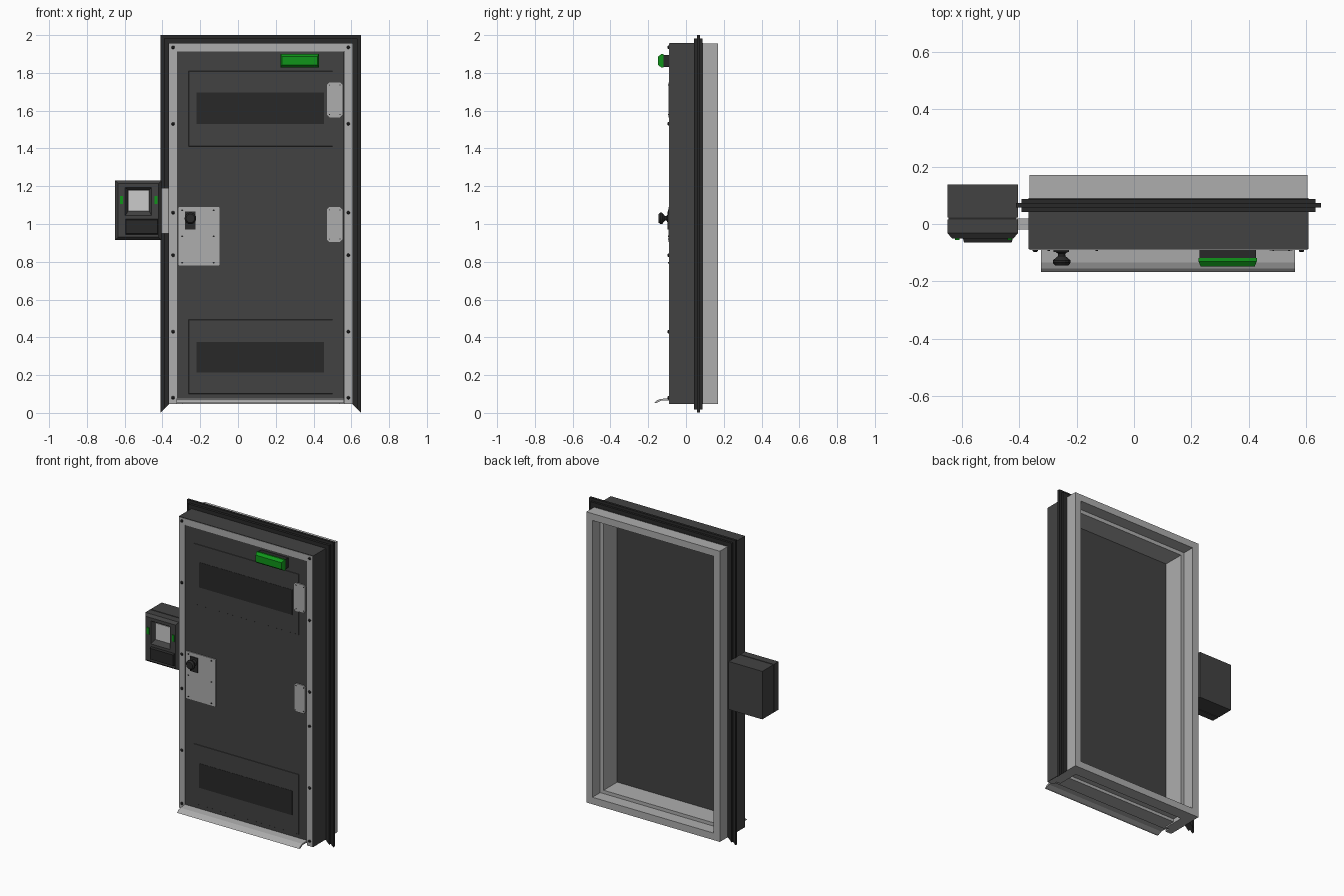
import bpy, bmesh, math
from mathutils import Matrix

if "Cube" in bpy.data.objects:
    bpy.data.objects.remove(bpy.data.objects["Cube"])


def material(name, rgb):
    m = bpy.data.materials.new(name)
    m.diffuse_color = (*rgb, 1)
    m.use_nodes = True
    m.node_tree.nodes["Principled BSDF"].inputs["Base Color"].default_value = m.diffuse_color
    return m


DARK = material("dark_grey", (0.055, 0.055, 0.055))
BLACK = material("near_black", (0.022, 0.022, 0.022))
LIGHT = material("light_grey", (0.42, 0.42, 0.42))
PALE = material("pale_grey", (0.6, 0.6, 0.6))
GREEN = material("green", (0.005, 0.3, 0.01))


def finish(name, bm, mat):
    bmesh.ops.recalc_face_normals(bm, faces=bm.faces)
    me = bpy.data.meshes.new(name)
    bm.to_mesh(me)
    bm.free()
    ob = bpy.data.objects.new(name, me)
    me.materials.append(mat)
    bpy.context.collection.objects.link(ob)
    return ob


def skin(name, rings, mat, closed=False):
    """Join matching rings of points; cap the ends unless closed."""
    bm = bmesh.new()
    vs = [[bm.verts.new(p) for p in r] for r in rings]
    n = len(vs[0])
    pairs = list(zip(vs, vs[1:])) + ([(vs[-1], vs[0])] if closed else [])
    for a, b in pairs:
        for i in range(n):
            j = (i + 1) % n
            bm.faces.new((a[i], a[j], b[j], b[i]))
    if not closed:
        bm.faces.new(vs[0])
        bm.faces.new(vs[-1])
    return finish(name, bm, mat)


def loft(name, sections, mat):
    """Rectangles (y, x0, x1, z0, z1) joined along y."""
    return skin(name, [[(x0, y, z0), (x1, y, z0), (x1, y, z1), (x0, y, z1)]
                       for y, x0, x1, z0, z1 in sections], mat)


def box(name, x0, x1, y0, y1, z0, z1, mat):
    return loft(name, [(y0, x0, x1, z0, z1), (y1, x0, x1, z0, z1)], mat)


X0, X1, Z0, Z1 = -0.365, 0.605, 0.047, 1.955


def surround(name, profile, mat, mitred=False):
    """Sweep (outset, y) profile up one jamb, over the head and down the other."""
    def foot(d):
        return Z0 - d if mitred else Z0
    return skin(name, [[(X0 - d, y, foot(d)) for d, y in profile],
                       [(X0 - d, y, Z1 + d) for d, y in profile],
                       [(X1 + d, y, Z1 + d) for d, y in profile],
                       [(X1 + d, y, foot(d)) for d, y in profile]], mat)


def plate(name, x0, x1, z0, z1, y0, y1, c, mat):
    """Flat plate with clipped corners."""
    o = [(x0 + c, z0), (x1 - c, z0), (x1, z0 + c), (x1, z1 - c),
         (x1 - c, z1), (x0 + c, z1), (x0, z1 - c), (x0, z0 + c)]
    return skin(name, [[(x, y, z) for x, z in o] for y in (y0, y1)], mat)


def turned(name, x, z, profile, mat, sides=16):
    """Round part along y from (radius, y) steps."""
    angles = [2 * math.pi * i / sides for i in range(sides)]
    return skin(name, [[(x + r * math.cos(a), y, z + r * math.sin(a)) for a in angles]
                       for r, y in profile], mat)


# Door surround: stepped light jambs and head, dark outer cladding, wall flange
surround("door_frame", [(0, 0.17), (-0.045, 0.17), (-0.045, 0.09), (-0.07, 0.09),
                        (-0.07, -0.055), (-0.042, -0.055), (-0.042, -0.09), (0, -0.09)], LIGHT)
surround("frame_cladding", [(-0.001, -0.088), (0.003, -0.088), (0.003, 0.09), (-0.001, 0.09)], DARK)
surround("wall_flange", [(0, 0.042), (0.028, 0.042), (0.028, 0.058), (0.046, 0.058),
                         (0.046, 0.074), (0.028, 0.074), (0.028, 0.088), (0, 0.088)], BLACK, True)

# Threshold with projecting weather sill
sill = [(-0.168, 0.053), (-0.155, 0.066), (-0.135, 0.074), (-0.09, 0.077), (-0.055, 0.077),
        (-0.055, 0.115), (0.09, 0.115), (0.09, 0.093), (0.17, 0.093), (0.17, 0.047),
        (0.09, 0.047), (0.09, 0.075), (0.02, 0.075), (0.02, 0.055), (-0.08, 0.055),
        (-0.08, 0.065), (-0.13, 0.065), (-0.155, 0.053)]
skin("threshold", [[(x, y, z) for y, z in sill] for x in (-0.325, 0.562)], LIGHT)

# Door leaf, pressed panels and dark bands
box("door_leaf", -0.322, 0.562, -0.085, -0.05, 0.074, 1.912, DARK)
for i, (z0, z1, b0, b1) in enumerate([(1.41, 1.81, 1.53, 1.695), (0.1, 0.495, 0.215, 0.375)]):
    loft(f"pressed_panel_{i}", [(-0.084, -0.262, 0.502, z0, z1),
                                (-0.087, -0.26, 0.5, z0 + 0.002, z1 - 0.002)], DARK)
    box(f"dark_band_{i}", -0.22, 0.455, -0.0885, -0.084, b0, b1, BLACK)

# Frame screws
for i, z in enumerate((0.08, 0.43, 0.835, 1.06, 1.53, 1.935)):
    for side, x in (("left", -0.344), ("right", 0.584)):
        turned(f"frame_screw_{side}_{i}", x, z, [(0.009, -0.088), (0.009, -0.094), (0.005, -0.098)], BLACK, 8)

# Hinge plates with rivets
for i, z in enumerate((0.905, 1.565)):
    plate(f"hinge_plate_{i}", 0.472, 0.552, z, z + 0.185, -0.092, -0.084, 0.012, LIGHT)
    for j, (x, dz) in enumerate([(0.485, 0.015), (0.54, 0.015), (0.485, 0.17), (0.54, 0.17)]):
        turned(f"hinge_rivet_{i}_{j}", x, z + dz, [(0.003, -0.091), (0.003, -0.094)], BLACK, 6)

# Lock plate, knob and rivets
plate("lock_plate", -0.315, -0.098, 0.78, 1.09, -0.091, -0.084, 0.004, LIGHT)
box("knob_base", -0.28, -0.226, -0.098, -0.09, 0.97, 1.065, BLACK)
turned("door_knob", -0.252, 1.03, [(0.022, -0.097), (0.012, -0.104), (0.013, -0.112), (0.031, -0.127),
                                   (0.031, -0.135), (0.023, -0.145)], BLACK)
for i, x in enumerate((-0.297, -0.13)):
    for j, z in enumerate((0.795, 0.935, 1.073)):
        turned(f"lock_rivet_{i}_{j}", x, z, [(0.005, -0.09), (0.004, -0.094)], BLACK, 6)

# Green indicator lamp above the door
box("lamp_base", 0.228, 0.425, -0.118, -0.084, 1.832, 1.896, BLACK)
loft("lamp_lens", [(-0.118, 0.225, 0.428, 1.828, 1.9), (-0.13, 0.225, 0.428, 1.828, 1.9),
                   (-0.148, 0.232, 0.421, 1.842, 1.886)], GREEN)

# Control box beside the door
box("control_box_back", -0.65, -0.405, 0.022, 0.137, 0.915, 1.23, DARK)
box("control_box_seam", -0.646, -0.409, 0.015, 0.023, 0.919, 1.226, BLACK)
front = loft("control_box_front", [(0.016, -0.65, -0.405, 0.915, 1.23), (-0.032, -0.65, -0.405, 0.915, 1.23),
                                   (-0.05, -0.635, -0.42, 0.93, 1.215)], DARK)
cutter = loft("screen_recess_cutter", [(-0.06, -0.603, -0.452, 1.034, 1.2),
                                       (-0.025, -0.582, -0.47, 1.068, 1.18)], DARK)
mod = front.modifiers.new("recess", "BOOLEAN")
mod.object = cutter
mod.solver = "EXACT"
bpy.context.view_layer.objects.active = front
bpy.ops.object.modifier_apply(modifier=mod.name)
bpy.data.objects.remove(cutter)
box("screen", -0.58, -0.472, -0.029, -0.024, 1.07, 1.178, PALE)
loft("key_panel", [(-0.049, -0.597, -0.422, 0.945, 1.027), (-0.065, -0.592, -0.427, 0.95, 1.022)], BLACK)
for side, x in (("left", -0.616), ("right", -0.433)):
    box(f"status_light_{side}", x - 0.008, x + 0.008, -0.056, -0.047, 1.105, 1.147, GREEN)
box("mounting_bracket", -0.408, -0.36, -0.02, 0.02, 0.95, 1.19, LIGHT)
